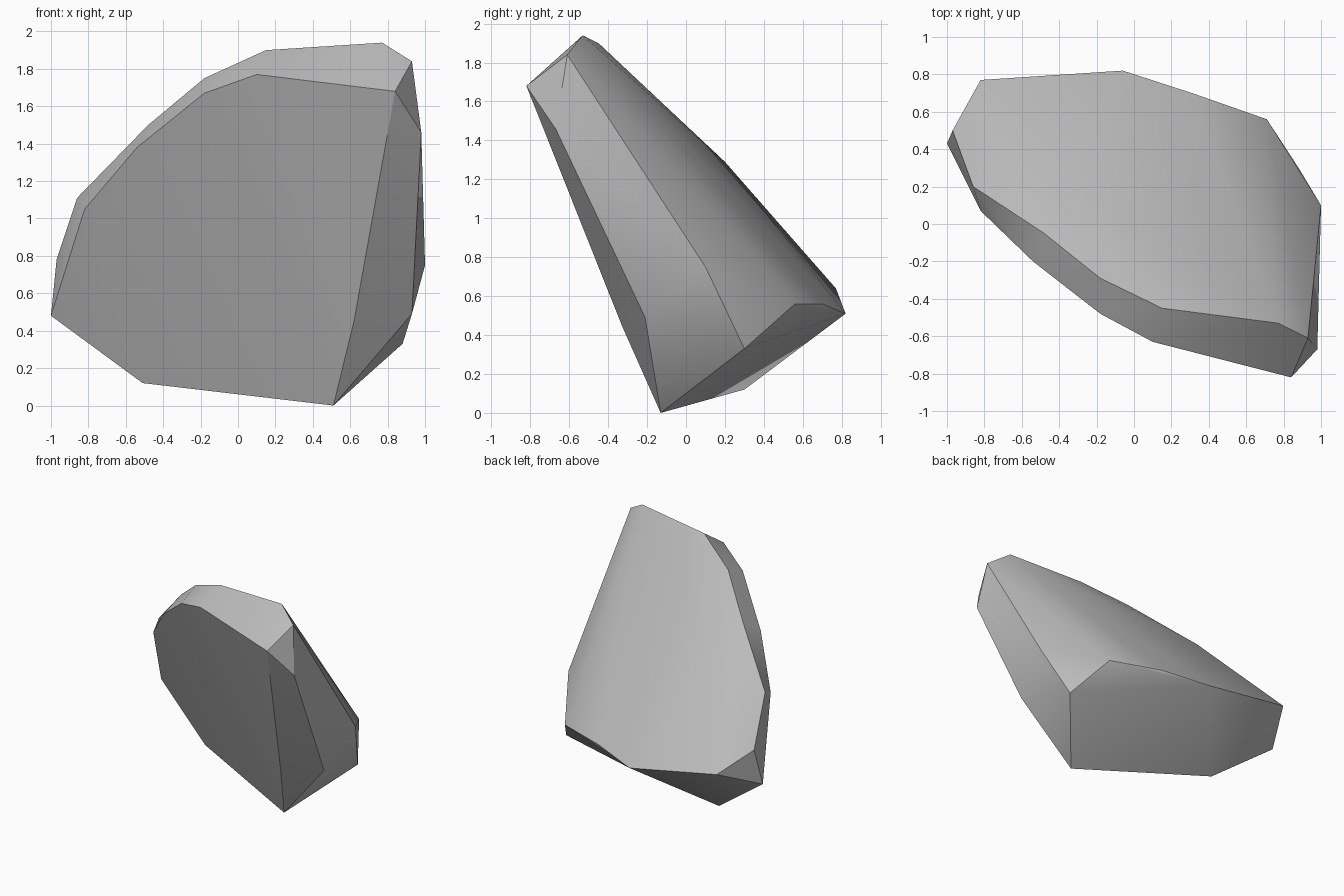
import bpy
import bmesh
import math
from mathutils import Vector

# Remove the default object only
default_object = bpy.data.objects.get("Cube")
if default_object:
    bpy.data.objects.remove(default_object, do_unlink=True)


def make_material(name, colour):
    """Plain single colour material for viewport and render."""
    material = bpy.data.materials.new(name)
    material.use_nodes = True
    material.diffuse_color = colour
    shader = material.node_tree.nodes["Principled BSDF"]
    shader.inputs["Base Color"].default_value = colour
    shader.inputs["Roughness"].default_value = 0.9
    return material


def make_convex_object(name, corner_groups, material):
    """Wrap groups of corner points in one chiselled convex solid."""
    mesh = bpy.data.meshes.new(name)
    bm = bmesh.new()
    for group in corner_groups:
        for corner in group:
            bm.verts.new(Vector(corner))
    hull = bmesh.ops.convex_hull(bm, input=bm.verts[:])
    leftovers = set(hull["geom_interior"]) | set(hull["geom_unused"])
    loose = [item for item in leftovers if isinstance(item, bmesh.types.BMVert)]
    bmesh.ops.delete(bm, geom=loose, context="VERTS")
    bmesh.ops.recalc_face_normals(bm, faces=bm.faces[:])
    bm.to_mesh(mesh)
    bm.free()
    mesh.materials.append(material)
    stone = bpy.data.objects.new(name, mesh)
    bpy.context.scene.collection.objects.link(stone)
    return stone


# Broad front face, from the foot round to the top right corner
front_rim = [
    (.51, -.13, 0), (-.51, .3, .12), (-1, .43, .48), (-.82, .07, 1.05),
    (-.54, -.2, 1.38), (-.18, -.48, 1.67), (.1, -.63, 1.77),
    (.84, -.82, 1.68), (.62, -.33, .45),
]

# Chamfered upper rim and the shoulder behind it
upper_rim = [
    (-.97, .5, .78), (-.86, .2, 1.11), (-.48, -.05, 1.5),
    (-.18, -.29, 1.75), (.15, -.45, 1.9), (.77, -.53, 1.94),
    (.93, -.61, 1.84), (-.82, .43, .96), (-.45, .2, 1.29),
]

# Narrow facets on the +x side
side_facets = [
    (.98, -.67, 1.46), (1, .1, .75), (.93, -.21, .49), (.88, .3, .33),
]

# Lower edge of the sloping back
back_edge = [
    (.71, .56, .56), (.31, .7, .56), (-.06, .82, .51), (-.82, .77, .64),
]

grey_stone = make_material("grey stone", (.5, .5, .5, 1))
rock = make_convex_object(
    "rock", [front_rim, upper_rim, side_facets, back_edge], grey_stone)

# Soften shallow facets, keep the strong ridges crisp
bpy.ops.object.select_all(action="DESELECT")
rock.select_set(True)
bpy.context.view_layer.objects.active = rock
bpy.ops.object.shade_smooth_by_angle(angle=math.radians(30))
